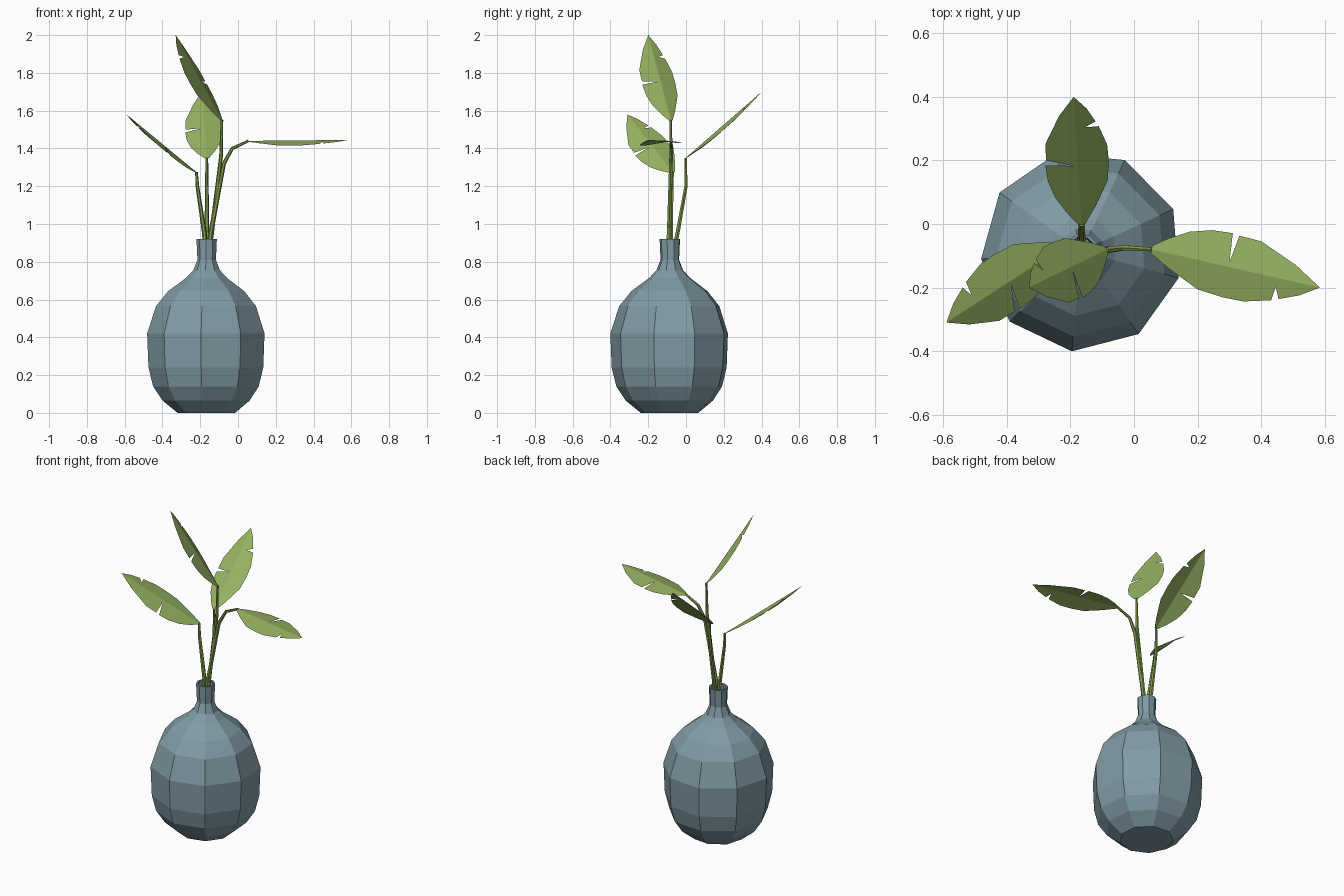
import bpy, bmesh, math
from mathutils import Vector

cube = bpy.data.objects.get("Cube")
if cube:
    bpy.data.objects.remove(cube)


def material(name, rgb):
    m = bpy.data.materials.new(name)
    m.use_nodes = True
    m.diffuse_color = (*rgb, 1)
    m.node_tree.nodes["Principled BSDF"].inputs["Base Color"].default_value = (*rgb, 1)
    return m


VASE = material("blue_grey_ceramic", (0.22, 0.33, 0.38))
LEAF = material("leaf_green", (0.30, 0.44, 0.12))
STEM = material("stem_green", (0.22, 0.32, 0.07))


def finish(bm, name, mat):
    mesh = bpy.data.meshes.new(name)
    bm.to_mesh(mesh)
    bm.free()
    mesh.materials.append(mat)
    obj = bpy.data.objects.new(name, mesh)
    bpy.context.collection.objects.link(obj)


def bridge(bm, a, b):
    n = len(a)
    for i in range(n):
        j = (i + 1) % n
        bm.faces.new((a[i], a[j], b[j], b[i]))


# Vase: nine-sided lathe, with an open neck and inner wall
CENTRE = Vector((-0.165, -0.085, 0))
SIDES = 9
PROFILE = [(0.155, 0), (0.235, 0.065), (0.285, 0.14), (0.31, 0.24), (0.317, 0.42),
           (0.27, 0.565), (0.205, 0.645), (0.11, 0.715), (0.072, 0.755), (0.05, 0.81),
           (0.055, 0.92), (0.045, 0.92), (0.04, 0.81), (0.05, 0.76)]
bm = bmesh.new()
rings = []
for r, z in PROFILE:
    angles = [math.radians(24.5) + math.tau * i / SIDES for i in range(SIDES)]
    rings.append([bm.verts.new(CENTRE + Vector((r * math.cos(a), r * math.sin(a), z)))
                  for a in angles])
for low, high in zip(rings, rings[1:]):
    bridge(bm, low, high)
bm.faces.new(rings[0][::-1])
bm.faces.new(rings[-1])
finish(bm, "vase", VASE)


# Stems: tapered six-sided tubes along a path
def stem(name, path, r0=0.015, r1=0.007):
    pts = [Vector(p) for p in path]
    bm = bmesh.new()
    loops = []
    for i, p in enumerate(pts):
        d = (pts[min(i + 1, len(pts) - 1)] - pts[max(i - 1, 0)]).normalized()
        u = d.cross(Vector((0, 1, 0))).normalized()
        v = d.cross(u)
        r = r0 + (r1 - r0) * i / (len(pts) - 1)
        loops.append([bm.verts.new(p + r * (u * math.cos(k * math.tau / 6)
                                            + v * math.sin(k * math.tau / 6)))
                      for k in range(6)])
    for a, b in zip(loops, loops[1:]):
        bridge(bm, a, b)
    bm.faces.new(loops[0][::-1])
    bm.faces.new(loops[-1])
    bmesh.ops.recalc_face_normals(bm, faces=bm.faces)
    finish(bm, name, STEM)


# Leaf halves: (distance along midrib, width), each with one torn notch
LEFT = [(0.0, 0.012), (0.046, 0.046), (0.105, 0.08), (0.172, 0.1), (0.238, 0.105),
        (0.248, 0.015), (0.26, 0.102), (0.331, 0.1), (0.455, 0.051)]
RIGHT = [(0.0, 0.012), (0.067, 0.048), (0.169, 0.092), (0.25, 0.099), (0.319, 0.097),
         (0.402, 0.074), (0.407, 0.03), (0.424, 0.065), (0.485, 0.039)]
LENGTH = 0.543


# Leaf: two half blades falling away from the midrib
def leaf(name, base, tip, normal):
    base, tip = Vector(base), Vector(tip)
    axis = tip - base
    scale = axis.length / LENGTH
    axis.normalize()
    side = Vector(normal).cross(axis).normalized()
    up = axis.cross(side)
    bm = bmesh.new()

    def point(t, w):
        drop = 0.2 * abs(w)
        return bm.verts.new(base + scale * (axis * t + side * w - up * drop))

    for half, sign in ((LEFT, 1), (RIGHT, -1)):
        mids = [point(t, 0) for t, w in half] + [point(LENGTH, 0)]
        edge = [point(t, w * sign) for t, w in half]
        for i in range(len(half)):
            if i + 1 < len(half):
                face = [mids[i], mids[i + 1], edge[i + 1], edge[i]]
            else:
                face = [mids[i], mids[i + 1], edge[i]]
            bm.faces.new(face if sign > 0 else face[::-1])
    bmesh.ops.remove_doubles(bm, verts=bm.verts, dist=0.0005)
    finish(bm, name, LEAF)


# Each plant: stem path ending at the leaf base, then leaf tip and facing
PLANTS = {
    "back": ([(-0.165, -0.085, 0.77), (-0.165, -0.045, 0.95), (-0.165, 0, 1.2),
              (-0.165, -0.002, 1.35)], (-0.19, 0.4, 1.7), (0, -0.66, 0.75)),
    "left": ([(-0.16, -0.1, 0.77), (-0.145, -0.09, 0.95), (-0.075, -0.08, 1.32),
              (-0.03, -0.075, 1.4), (0.055, -0.08, 1.44)], (0.585, -0.2, 1.445), (0, -0.07, 1)),
    "right": ([(-0.165, -0.075, 0.77), (-0.178, -0.08, 0.95), (-0.215, -0.075, 1.2),
               (-0.22, -0.07, 1.275)], (-0.59, -0.31, 1.58), (0.64, 0, 0.77)),
    "top": ([(-0.17, -0.085, 0.77), (-0.14, -0.085, 0.95), (-0.09, -0.08, 1.36),
             (-0.085, -0.08, 1.55)], (-0.33, -0.2, 2.0), (0.76, 0.385, 0.51)),
}
for key, (path, tip, normal) in PLANTS.items():
    stem(key + "_stem", path)
    leaf(key + "_leaf", path[-1], tip, normal)
